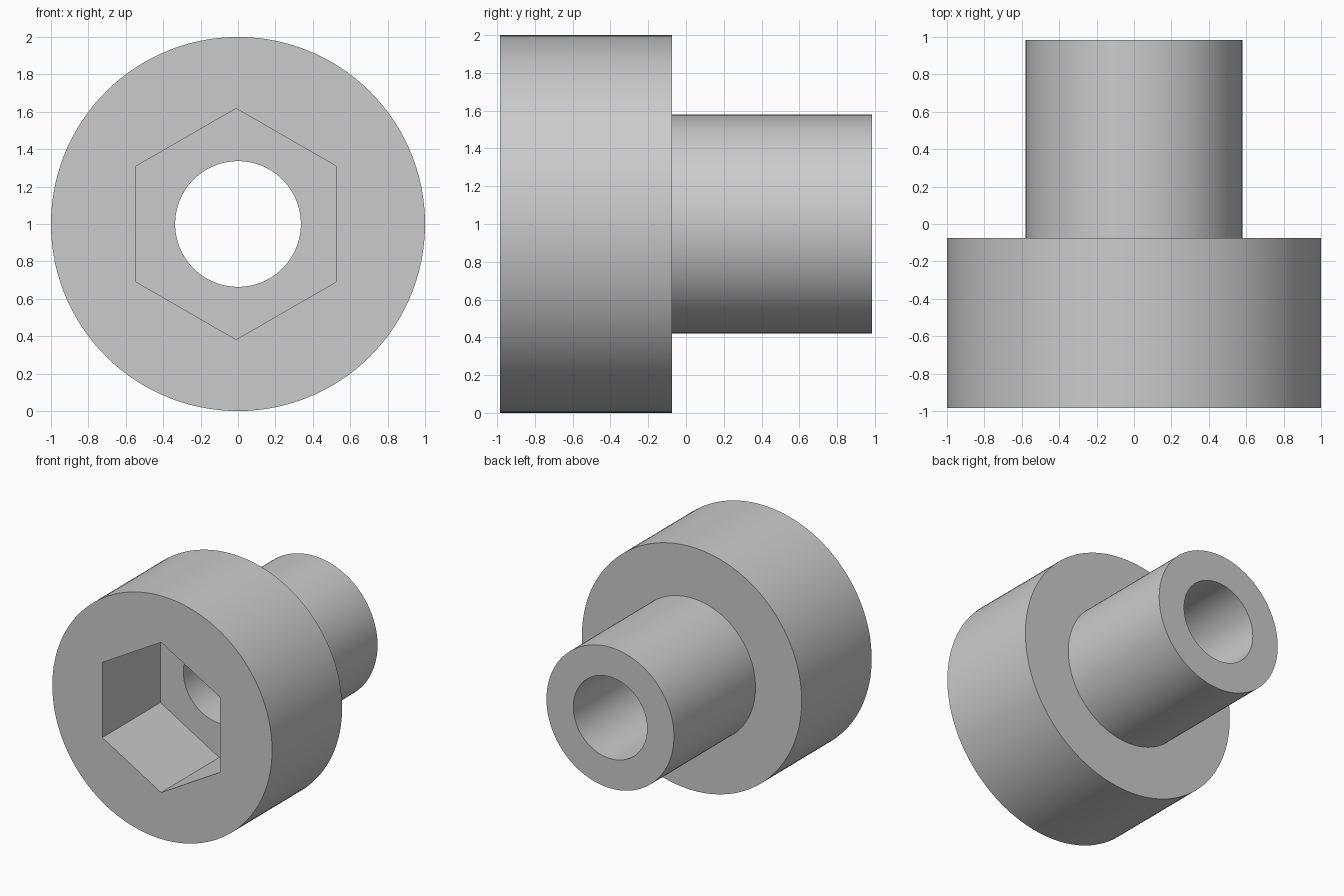
import bpy, bmesh, math

cube = bpy.data.objects.get("Cube")
if cube:
    bpy.data.objects.remove(cube, do_unlink=True)

SEGMENTS = 120        # divisible by 12, so the socket corners are exact
HEAD_R, SHAFT_R, BORE_R = 1.0, 0.58, 0.336
SOCKET_FLAT = 0.535   # centre to flat of the hexagonal socket
SOCKET_X = -0.01
FRONT, SOCKET_FLOOR, SHOULDER, BACK = -0.985, -0.23, -0.075, 0.985

# Plain grey metal
grey = bpy.data.materials.new("grey_metal")
grey.use_nodes = True
colour = (0.6, 0.6, 0.6, 1.0)
grey.diffuse_color = colour
grey.node_tree.nodes["Principled BSDF"].inputs["Base Color"].default_value = colour

bm = bmesh.new()


def ring(y, radius, hexagon=False):
    """Closed loop of vertices around the y axis, round or six-sided."""
    verts = []
    for i in range(SEGMENTS):
        a = math.tau * i / SEGMENTS
        r, x = radius, 0.0
        if hexagon:
            sixth = math.tau / 6
            r = radius / math.cos((a + sixth / 2) % sixth - sixth / 2)
            x = SOCKET_X
        verts.append(bm.verts.new((x + r * math.cos(a), y, 1 + r * math.sin(a))))
    return verts


# Section walked from the socket mouth over the outside and back through the bore
rings = [
    ring(FRONT, SOCKET_FLAT, hexagon=True),
    ring(FRONT, HEAD_R),
    ring(SHOULDER, HEAD_R),
    ring(SHOULDER, SHAFT_R),
    ring(BACK, SHAFT_R),
    ring(BACK, BORE_R),
    ring(SOCKET_FLOOR, BORE_R),
    ring(SOCKET_FLOOR, SOCKET_FLAT, hexagon=True),
]
for a, b in zip(rings, rings[1:] + rings[:1]):
    for i in range(SEGMENTS):
        j = (i + 1) % SEGMENTS
        bm.faces.new((a[i], a[j], b[j], b[i]))
bmesh.ops.recalc_face_normals(bm, faces=bm.faces)

mesh = bpy.data.meshes.new("socket_head_sleeve")
bm.to_mesh(mesh)
bm.free()
mesh.materials.append(grey)
sleeve = bpy.data.objects.new("socket_head_sleeve", mesh)
bpy.context.collection.objects.link(sleeve)

# Round walls smooth, rims and socket corners sharp
bpy.context.view_layer.objects.active = sleeve
sleeve.select_set(True)
bpy.ops.object.shade_smooth_by_angle(angle=math.radians(30))
